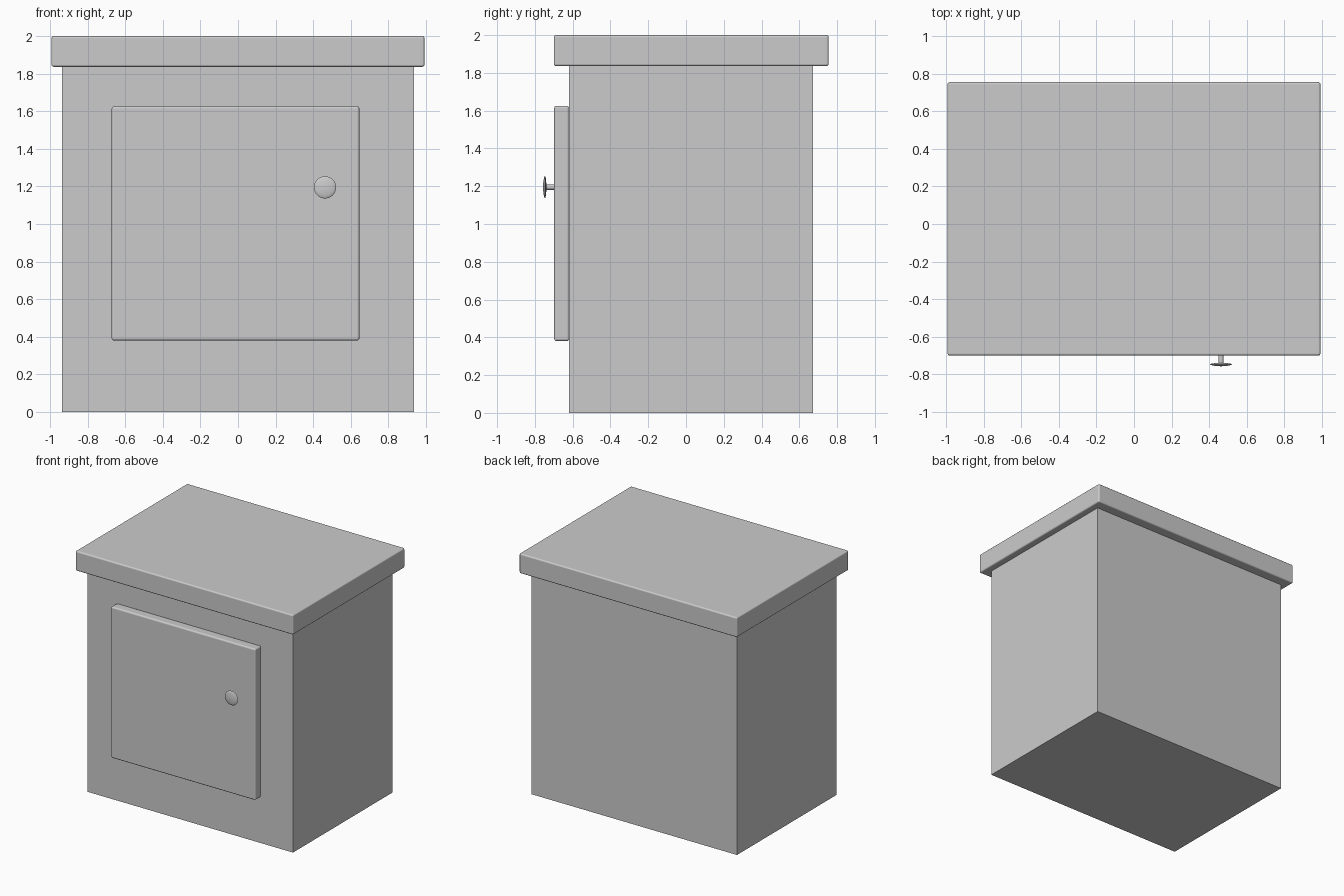
import bpy, bmesh, math
from mathutils import Matrix

if "Cube" in bpy.data.objects:
    bpy.data.objects.remove(bpy.data.objects["Cube"])


def finish(name, bm):
    bmesh.ops.recalc_face_normals(bm, faces=bm.faces)
    mesh = bpy.data.meshes.new(name)
    bm.to_mesh(mesh)
    bm.free()
    obj = bpy.data.objects.new(name, mesh)
    bpy.context.collection.objects.link(obj)
    return obj


def box(name, x, y, z, bevel=0.0):
    """Box from (min, max) ranges, with optionally rounded edges."""
    bm = bmesh.new()
    size = [r[1] - r[0] for r in (x, y, z)]
    centre = [(r[0] + r[1]) / 2 for r in (x, y, z)]
    bmesh.ops.create_cube(bm, size=1, matrix=Matrix.Translation(centre) @ Matrix.Diagonal((*size, 1)))
    obj = finish(name, bm)
    if bevel:
        mod = obj.modifiers.new("rounded_edges", 'BEVEL')
        mod.width = bevel
        mod.segments = 3
        for poly in obj.data.polygons:
            poly.use_smooth = True
        mod.harden_normals = True
    return obj


def lathe_y(name, profile, x, z, steps=32):
    """Revolve (radius, y) points around an axis parallel to y."""
    bm = bmesh.new()
    verts = [bm.verts.new((x + r, y, z)) for r, y in profile]
    edges = [bm.edges.new(pair) for pair in zip(verts, verts[1:])]
    bmesh.ops.spin(bm, geom=verts + edges, cent=(x, 0, z), axis=(0, 1, 0),
                   angle=math.tau, steps=steps, use_duplicate=False)
    bmesh.ops.remove_doubles(bm, verts=bm.verts, dist=1e-5)
    obj = finish(name, bm)
    bpy.ops.object.select_all(action='DESELECT')
    obj.select_set(True)
    bpy.context.view_layer.objects.active = obj
    bpy.ops.object.shade_smooth_by_angle(angle=math.radians(35))
    return obj


# Cabinet body and overhanging top
box("cabinet_body", (-0.935, 0.935), (-0.62, 0.672), (0, 1.838))
box("cabinet_top", (-0.992, 0.992), (-0.70, 0.755), (1.836, 2.0), 0.012)

# Door standing proud of the front
box("door", (-0.672, 0.646), (-0.698, -0.618), (0.38, 1.626), 0.013)

# Door knob: flat lens on a thin stem
lathe_y("door_knob", [(0, -0.757), (0.022, -0.756), (0.042, -0.753), (0.055, -0.750),
                      (0.059, -0.747), (0.055, -0.744), (0.040, -0.741), (0.014, -0.739),
                      (0.014, -0.69), (0, -0.69)], 0.463, 1.195)
